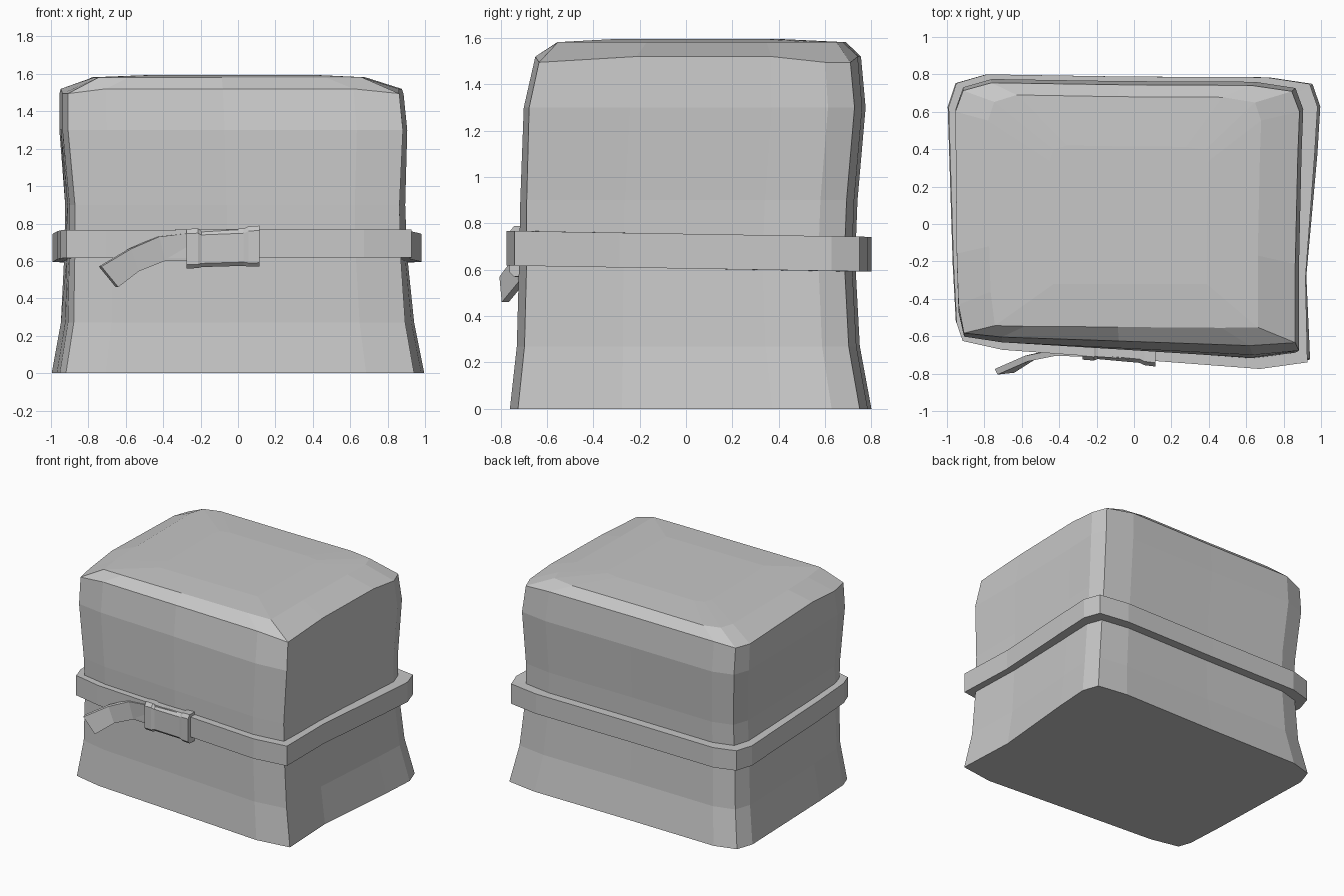
import bpy, bmesh

cube = bpy.data.objects.get("Cube")
if cube:
    bpy.data.objects.remove(cube, do_unlink=True)

grey = bpy.data.materials.new("plain grey")
grey.use_nodes = True
colour = (0.57, 0.57, 0.57, 1)
grey.diffuse_color = colour
grey.node_tree.nodes["Principled BSDF"].inputs["Base Color"].default_value = colour


def loft(name, rings, closed=False):
    """Skin a list of equal-length point rings; cap the ends or join them."""
    bm = bmesh.new()
    loops = [[bm.verts.new(p) for p in ring] for ring in rings]
    pairs = list(zip(loops, loops[1:] + loops[:1])) if closed else list(zip(loops, loops[1:]))
    for a, b in pairs:
        for i in range(len(a)):
            j = (i + 1) % len(a)
            bm.faces.new((a[i], a[j], b[j], b[i]))
    if not closed:
        bm.faces.new(loops[0][::-1])
        bm.faces.new(loops[-1])
    bmesh.ops.recalc_face_normals(bm, faces=bm.faces)
    mesh = bpy.data.meshes.new(name)
    bm.to_mesh(mesh)
    bm.free()
    mesh.materials.append(grey)
    obj = bpy.data.objects.new(name, mesh)
    bpy.context.collection.objects.link(obj)
    return obj


# Shared footprint: a box with chamfered corners and a slanted front
outline = [(-.95, -.81), (-.73, -.87), (-.05, -.93), (.71, -1), (.975, -.955),
           (.975, -.38), (.99, .45), (1, .78), (.955, .935), (.72, .98), (-.05, .985),
           (-.79, 1), (-.955, .94), (-1, .78), (-.992, -.3), (-.982, -.69)]
front_row = range(5)
dent_point = 5
corners = {0, 4, 7, 8, 12, 13, 15}


def ring(z, left, right, front, back, narrow=0, dent=0, level=0, dip=0, tilt=0):
    """narrow tapers the front, dent pushes in the left side, level squares the front."""
    points = []
    for i, (u, v) in enumerate(outline):
        u *= 1 - narrow * (1 - v) / 2
        if i == dent_point:
            u -= dent
        if i in front_row:
            v -= level * (1 + v)
        x = (left + right) / 2 + u * (right - left) / 2
        y = (front + back) / 2 + v * (back - front) / 2
        points.append((x, y, z - tilt * v - (dip if i in corners else 0)))
    return points


# Bundle body: flared at the base, pinched under the strap, nearly flat on top
loft("bundle_body", [
    ring(0, -1, 1, -.76, .80, narrow=.035, dent=.03),
    ring(.27, -.95, .945, -.73, .75, narrow=.03, dent=.02),
    ring(.64, -.93, .905, -.72, .73, narrow=.015, dent=.01),
    ring(.90, -.925, .895, -.715, .74, narrow=.01, level=.15),
    ring(1.30, -.955, .905, -.70, .775, level=.3),
    ring(1.52, -.955, .885, -.65, .755, level=.5, dip=.025),
    ring(1.582, -.78, .68, -.555, .69, level=.9),
    ring(1.595, -.45, .40, -.32, .42, level=1),
])

# Strap: a flat band with real thickness around the waist
outer, inner = (-.995, .985, -.775, .80), (-.905, .875, -.70, .71)
shape = dict(narrow=.035, dent=.02, tilt=.013)
loft("strap", [ring(.605, *inner, **shape), ring(.605, *outer, **shape),
               ring(.755, *outer, **shape), ring(.755, *inner, **shape)], closed=True)

# Loose strap end: hangs forward and to the side of the buckle
top_edge = [(-.24, .75), (-.42, .73), (-.57, .665), (-.73, .57)]
low_edge = [(-.24, .60), (-.39, .60), (-.53, .545), (-.64, .46)]
depth = [-.71, -.705, -.735, -.805]
sections = []
for (xt, zt), (xb, zb), y in zip(top_edge, low_edge, depth):
    sections.append([(xt, y, zt), (xb, y + .01, zb),
                     (xb - .014, y + .04, zb), (xt - .014, y + .03, zt)])
loft("strap_tail", sections)

# Buckle: a sleeve with a raised rib at each end
sections = []
for x, swell in [(-.275, .01), (-.215, .01), (-.195, 0), (.03, 0), (.055, .01), (.115, .012)]:
    front = -.715 - .09 * (x + .275) - swell
    low, high = .573 + .03 * x - swell / 2, .772 + .04 * x + swell
    sections.append([(x, -.65, low), (x, front + .02, low), (x, front, low + .02),
                     (x, front, high - .025), (x, front + .02, high), (x, -.65, high)])
loft("buckle", sections)
